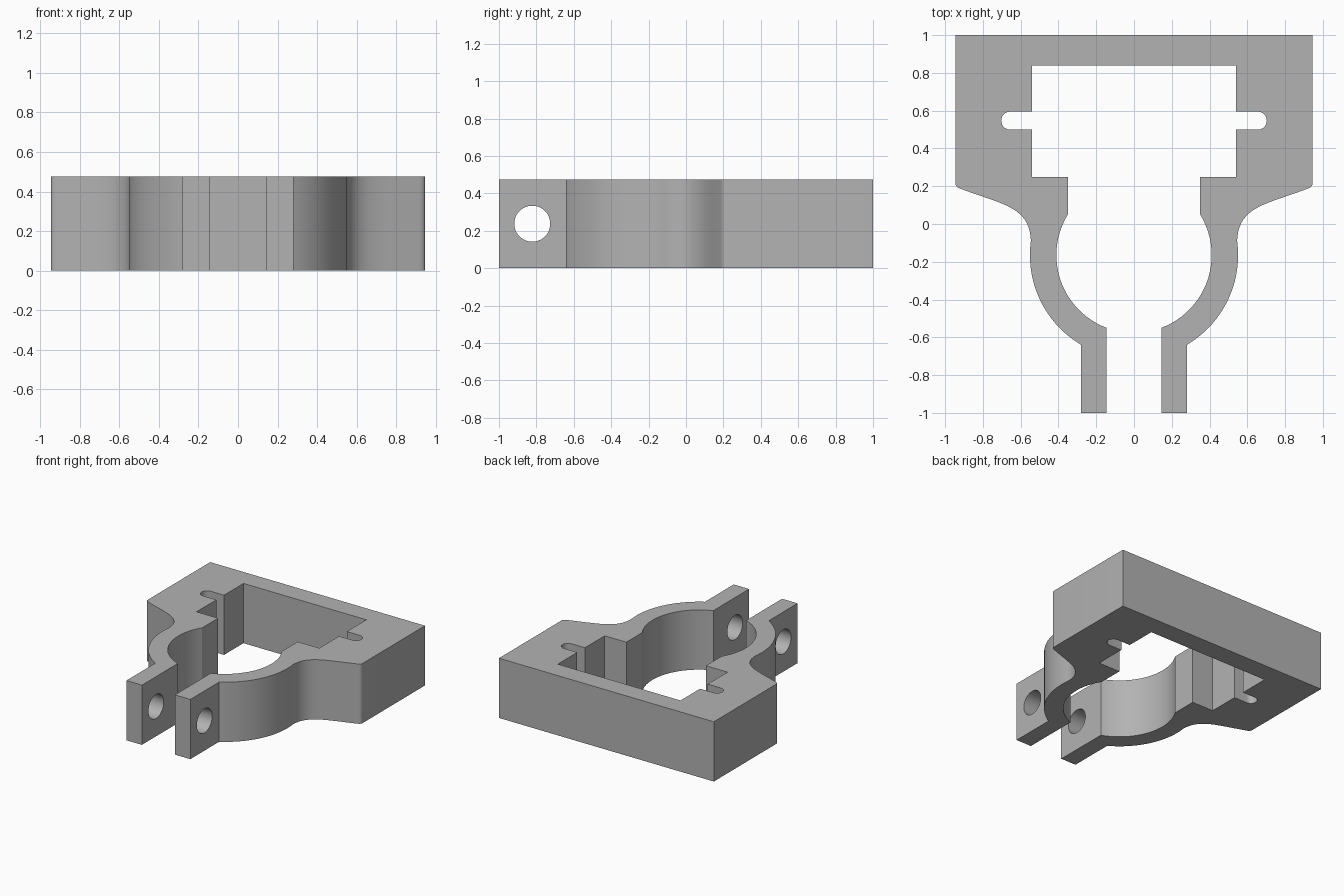
import bpy, bmesh
from math import sin, cos, radians, atan2, pi
from mathutils import Vector
from mathutils.geometry import interpolate_bezier

cube = bpy.data.objects.get("Cube")
if cube:
    bpy.data.objects.remove(cube, do_unlink=True)

HEIGHT = 0.475
RING_Y = -0.165


def arc(cx, cy, r, start, end, steps):
    return [(cx + r * cos(start + (end - start) * i / steps),
             cy + r * sin(start + (end - start) * i / steps)) for i in range(steps + 1)]


def bezier(a, b, c, d, steps):
    pts = interpolate_bezier(*(Vector((*p, 0)) for p in (a, b, c, d)), steps)
    return [(p.x, p.y) for p in pts]


def ring_arc(r, a, b, steps):
    # ring arc between the directions of two points
    return arc(0, RING_Y, r, atan2(a[1] - RING_Y, a[0]), atan2(b[1] - RING_Y, b[0]), steps)


# Left half of the outline: inner opening first, then the outside
half = [(0.54, 0.84), (0.54, 0.595)]
half += arc(0.655, 0.547, 0.048, pi / 2, -pi / 2, 12)            # slot end
half += [(0.54, 0.499), (0.54, 0.25), (0.35, 0.25)]
half += ring_arc(0.411, (0.35, 0.05), (0.145, -0.55), 36)        # clamp bore
half += [(0.145, -1), (0.281, -1)]                               # ear
half += ring_arc(0.551, (0.281, -0.64), (0.546, -0.09), 30)      # clamp outside
half += bezier((0.546, -0.09), (0.55, 0.09), (0.70, 0.105), (0.90, 0.18), 20)[1:]
half += bezier((0.90, 0.18), (0.93, 0.19), (0.945, 0.195), (0.945, 0.215), 8)[1:]
half += [(0.945, 1)]
outline = half + [(-x, y) for x, y in reversed(half)]

# Extrude the outline into the bracket body
bm = bmesh.new()
face = bm.faces.new([bm.verts.new((x, y, 0)) for x, y in outline])
top = bmesh.ops.extrude_face_region(bm, geom=[face])["geom"]
bmesh.ops.translate(bm, vec=(0, 0, HEIGHT),
                    verts=[v for v in top if isinstance(v, bmesh.types.BMVert)])
bmesh.ops.recalc_face_normals(bm, faces=bm.faces)
mesh = bpy.data.meshes.new("clamp_bracket")
bm.to_mesh(mesh)
bm.free()
bracket = bpy.data.objects.new("clamp_bracket", mesh)
bpy.context.collection.objects.link(bracket)

# Material
grey = bpy.data.materials.new("plain grey")
grey.use_nodes = True
colour = (0.45, 0.45, 0.45, 1)
grey.diffuse_color = colour
grey.node_tree.nodes["Principled BSDF"].inputs["Base Color"].default_value = colour
mesh.materials.append(grey)

# Bolt hole through both ears
bpy.ops.mesh.primitive_cylinder_add(vertices=48, radius=0.096, depth=1,
                                    location=(0, -0.822, HEIGHT / 2),
                                    rotation=(0, pi / 2, 0))
cutter = bpy.context.object
cutter.name = "bolt_hole_cutter"
cutter.data.materials.append(grey)

bpy.ops.object.select_all(action="DESELECT")
bracket.select_set(True)
bpy.context.view_layer.objects.active = bracket
cut = bracket.modifiers.new("bolt_hole", "BOOLEAN")
cut.operation = "DIFFERENCE"
cut.solver = "EXACT"
cut.object = cutter
bpy.ops.object.modifier_apply(modifier=cut.name)
bpy.data.objects.remove(cutter, do_unlink=True)

bpy.ops.object.shade_smooth_by_angle(angle=radians(25))
